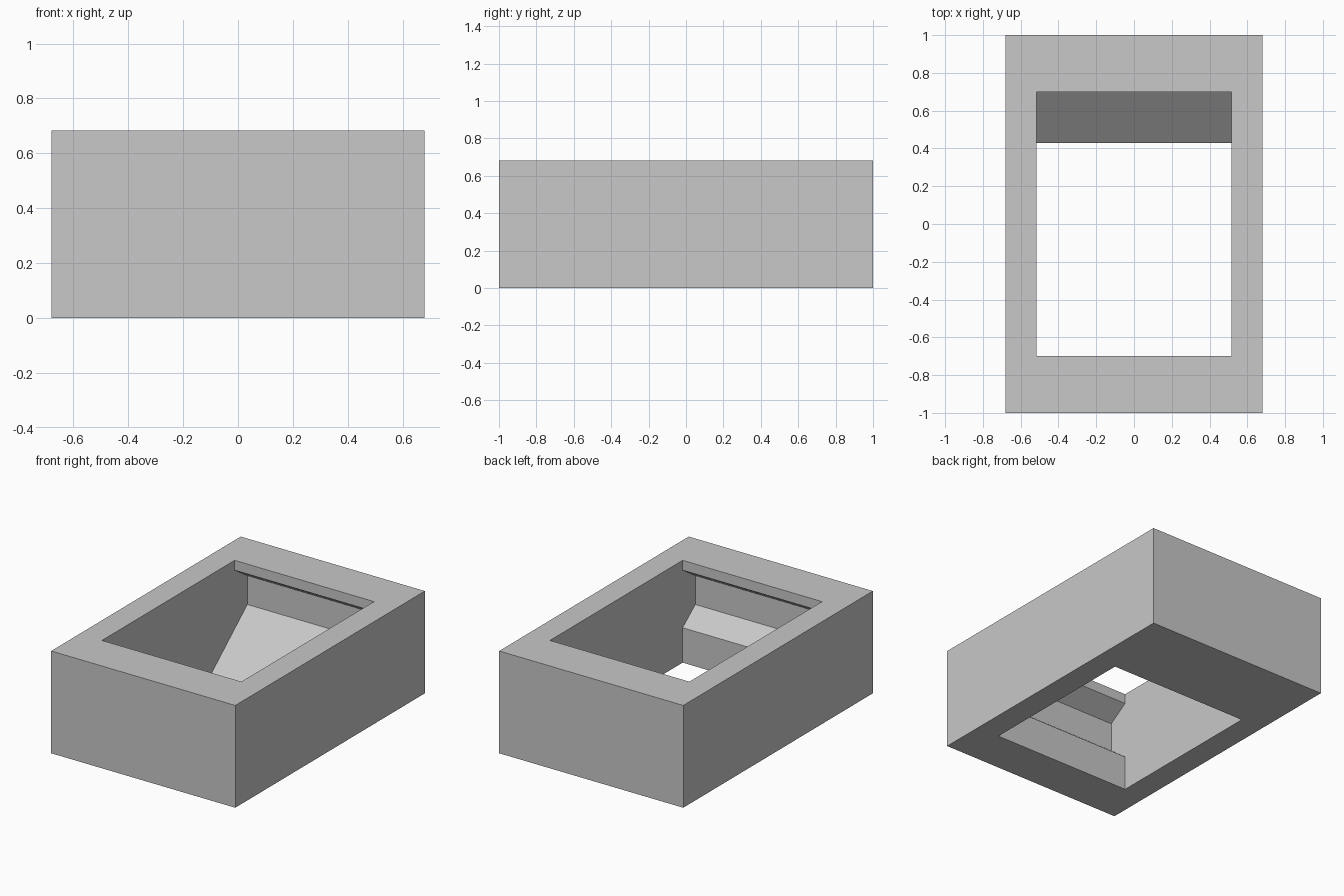
import bpy
import bmesh

cube = bpy.data.objects.get("Cube")
if cube:
    bpy.data.objects.remove(cube, do_unlink=True)

WIDTH, LENGTH, HEIGHT = 1.36, 2.0, 0.683
POCKET_HALF_WIDTH = 0.515
OVERSHOOT = 0.1

grey = bpy.data.materials.new("plain_grey")
grey.use_nodes = True
grey.diffuse_color = (0.58, 0.58, 0.58, 1)
grey.node_tree.nodes["Principled BSDF"].inputs["Base Color"].default_value = grey.diffuse_color


def prism(name, profile, half_width):
    """Extrude a (y, z) profile along x, centred on x = 0."""
    bm = bmesh.new()
    face = bm.faces.new([bm.verts.new((-half_width, y, z)) for y, z in profile])
    sides = bmesh.ops.extrude_face_region(bm, geom=[face])["geom"]
    verts = [v for v in sides if isinstance(v, bmesh.types.BMVert)]
    bmesh.ops.translate(bm, verts=verts, vec=(2 * half_width, 0, 0))
    bmesh.ops.recalc_face_normals(bm, faces=bm.faces)
    mesh = bpy.data.meshes.new(name)
    bm.to_mesh(mesh)
    bm.free()
    mesh.materials.append(grey)
    obj = bpy.data.objects.new(name, mesh)
    bpy.context.collection.objects.link(obj)
    return obj


# Outer block
half = LENGTH / 2
block = prism("hollow_block",
              [(-half, 0), (half, 0), (half, HEIGHT), (-half, HEIGHT)], WIDTH / 2)

# Pocket: lipped opening, undercut grooves at both ends, long ramp at the back
lip, groove, ramp_foot = 0.70, 0.834, 0.43
lip_z, groove_top, groove_bottom, ledge_z = 0.617, 0.53, 0.337, 0.233
run = (groove - ramp_foot) / groove_bottom
pocket = prism("pocket_cutter", [
    (-lip, -OVERSHOOT),
    (ramp_foot - run * OVERSHOOT, -OVERSHOOT),
    (groove, groove_bottom),
    (groove, groove_top),
    (lip, lip_z),
    (lip, HEIGHT + OVERSHOOT),
    (-lip, HEIGHT + OVERSHOOT),
    (-lip, lip_z),
    (-groove, groove_top),
    (-groove, groove_bottom),
    (-lip, ledge_z),
], POCKET_HALF_WIDTH)
pocket.hide_render = True

# Cut the pocket and discard the cutter
cut = block.modifiers.new("pocket", "BOOLEAN")
cut.operation = "DIFFERENCE"
cut.solver = "EXACT"
cut.object = pocket
bpy.context.view_layer.objects.active = block
block.select_set(True)
bpy.ops.object.modifier_apply(modifier=cut.name)
bpy.data.objects.remove(pocket, do_unlink=True)
